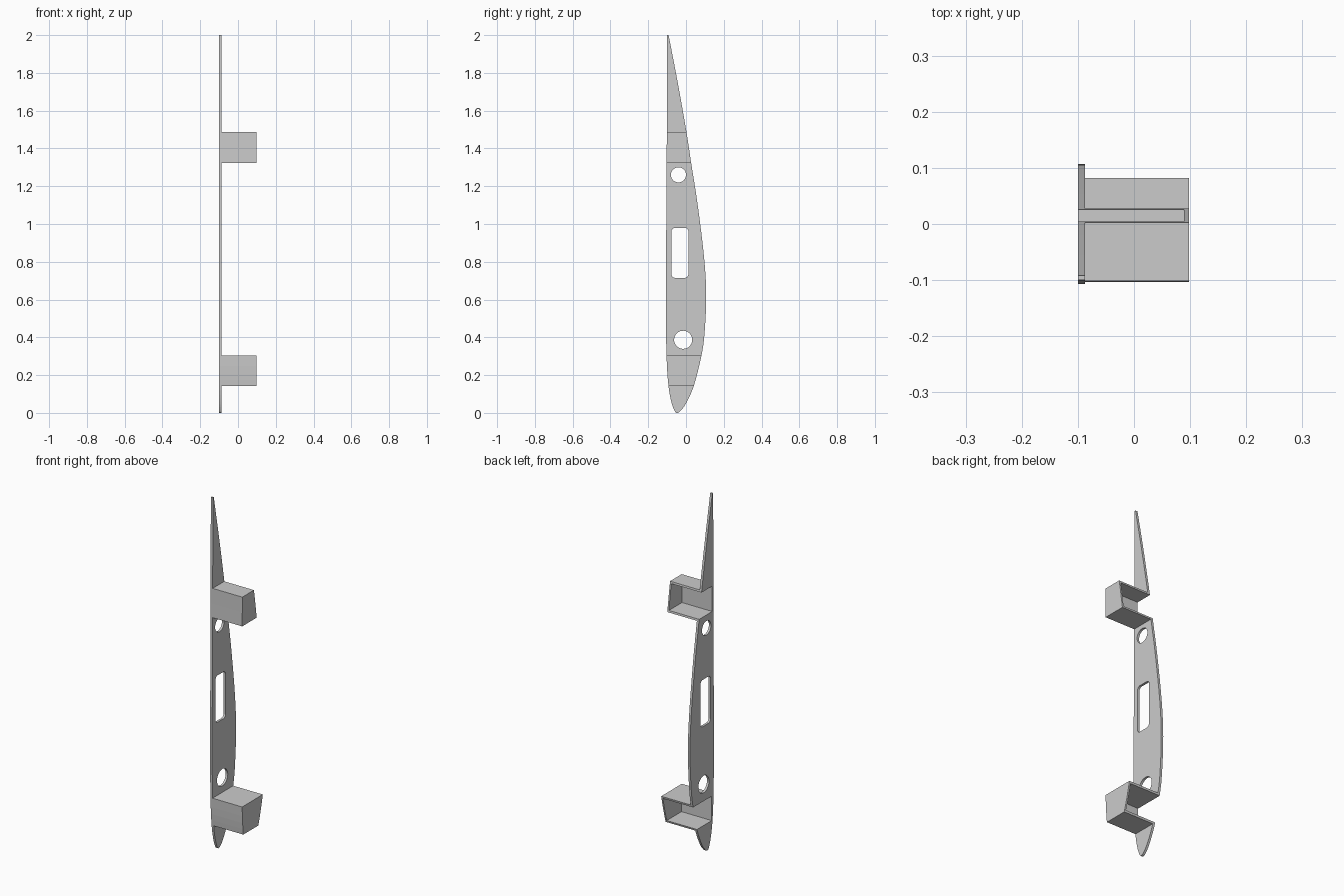
import bpy
import bmesh
import math
from mathutils import Vector

cube = bpy.data.objects.get("Cube")
if cube:
    bpy.data.objects.remove(cube, do_unlink=True)

grey = bpy.data.materials.new("light grey")
grey.use_nodes = True
grey.diffuse_color = (0.6, 0.6, 0.6, 1)
grey.node_tree.nodes["Principled BSDF"].inputs["Base Color"].default_value = grey.diffuse_color

LEFT, PLATE, RIGHT = -0.1, -0.087, 0.098
WALL = 0.011

# Airfoil outline as (y, z), from trailing edge down the rear and up the front
OUTLINE = [(-0.092, 2), (-0.044, 1.75), (0.002, 1.49), (0.027, 1.325), (0.062, 1.1),
           (0.096, 0.82), (0.107, 0.62), (0.098, 0.42), (0.081, 0.3), (0.042, 0.145),
           (0.0, 0.05), (-0.03, 0.01), (-0.047, 0), (-0.06, 0.01), (-0.078, 0.06),
           (-0.093, 0.145), (-0.103, 0.3), (-0.107, 0.6), (-0.105, 0.9),
           (-0.102, 1.4), (-0.1, 2)]


def smooth(points, steps=4):
    """Catmull-Rom curve through the points."""
    pts = [Vector(p) for p in points]
    pts = [pts[0] * 2 - pts[1]] + pts + [pts[-1] * 2 - pts[-2]]
    out = []
    for a, b, c, d in zip(pts, pts[1:], pts[2:], pts[3:]):
        for i in range(steps):
            t = i / steps
            out.append(b + (c - a) * t / 2 + (a * 2 - b * 5 + c * 4 - d) * t * t / 2
                       + (b * 3 - a - c * 3 + d) * t ** 3 / 2)
    return out + [pts[-2]]


def prism(name, outline, x0, x1, z0=None, z1=None):
    """Extrude a y-z outline along x, optionally sliced between two heights."""
    bm = bmesh.new()
    face = bm.faces.new([bm.verts.new((x0, y, z)) for y, z in outline])
    ext = bmesh.ops.extrude_face_region(bm, geom=[face])["geom"]
    moved = [v for v in ext if isinstance(v, bmesh.types.BMVert)]
    bmesh.ops.translate(bm, verts=moved, vec=(x1 - x0, 0, 0))
    for z, side in ((z0, -1), (z1, 1)):
        if z is not None:
            cut = bmesh.ops.bisect_plane(
                bm, geom=bm.verts[:] + bm.edges[:] + bm.faces[:], dist=1e-5,
                plane_co=(0, 0, z), plane_no=(0, 0, side), clear_outer=True)
            rim = [e for e in cut["geom_cut"] if isinstance(e, bmesh.types.BMEdge)]
            bmesh.ops.holes_fill(bm, edges=rim, sides=0)
    bmesh.ops.recalc_face_normals(bm, faces=bm.faces[:])
    mesh = bpy.data.meshes.new(name)
    bm.to_mesh(mesh)
    bm.free()
    mesh.materials.append(grey)
    ob = bpy.data.objects.new(name, mesh)
    bpy.context.collection.objects.link(ob)
    return ob


def cut_out(ob, outline, x0, x1):
    """Subtract an extruded outline from an object."""
    cutter = prism("cutter", outline, x0, x1)
    cutter.hide_render = True
    mod = ob.modifiers.new("cut", 'BOOLEAN')
    mod.operation = 'DIFFERENCE'
    mod.solver = 'EXACT'
    mod.object = cutter
    bpy.context.view_layer.objects.active = ob
    bpy.ops.object.modifier_apply(modifier=mod.name)
    bpy.data.objects.remove(cutter, do_unlink=True)


def rounded(y0, y1, z0, z1, r, n=8):
    """Rectangle with round corners; a circle when r is half its size."""
    out = []
    corners = [(y1 - r, z1 - r), (y0 + r, z1 - r), (y0 + r, z0 + r), (y1 - r, z0 + r)]
    for k, (cy, cz) in enumerate(corners):
        for i in range(n):
            a = math.pi / 2 * (k + (i + 0.01) / n)
            out.append((cy + r * math.cos(a), cz + r * math.sin(a)))
    return out


airfoil = smooth(OUTLINE)

# Rib plate in three stretches, interrupted by the brackets
prism("rib_nose", airfoil, LEFT, PLATE, None, 0.143)
middle = prism("rib_middle", airfoil, LEFT, PLATE, 0.303, 1.323)
prism("rib_tail", airfoil, LEFT, PLATE, 1.488, None)

# Lightening holes and the slot between them
for y, z, r in ((-0.04, 1.26, 0.04), (-0.015, 0.387, 0.048)):
    cut_out(middle, rounded(y - r, y + r, z - r, z + r, r), -0.2, 0)
cut_out(middle, rounded(-0.077, 0.013, 0.715, 0.98, 0.02), -0.2, 0)

# Box brackets, open to the rear and to the rib side
for name, z0, z1, front in (("lower_bracket", 0.143, 0.303, -0.087),
                            ("upper_bracket", 1.323, 1.488, -0.091)):
    box = prism(name, airfoil, LEFT, RIGHT, z0, z1)
    cavity = [(front, z0 + WALL), (0.3, z0 + WALL), (0.3, z1 - WALL), (front, z1 - WALL)]
    cut_out(box, cavity, -0.2, RIGHT - 0.009)
